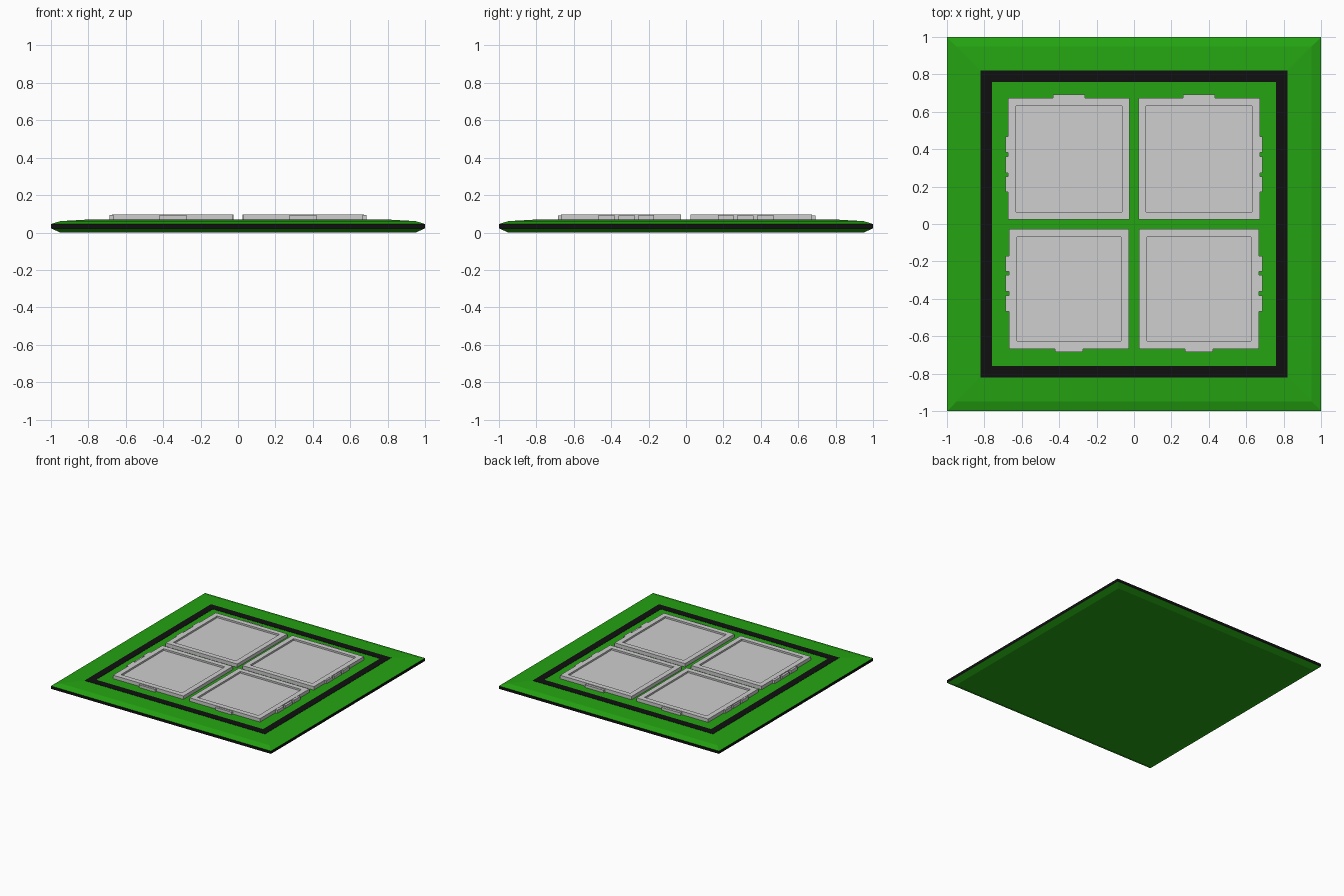
import bpy, bmesh

if "Cube" in bpy.data.objects:
    bpy.data.objects.remove(bpy.data.objects["Cube"])


def material(name, rgb):
    m = bpy.data.materials.new(name)
    m.diffuse_color = (*rgb, 1)
    m.use_nodes = True
    m.node_tree.nodes["Principled BSDF"].inputs["Base Color"].default_value = m.diffuse_color
    return m


GREEN = material("board green", (0.018, 0.37, 0.006))
BLACK = material("black trim", (0.005, 0.005, 0.005))
GREY = material("light grey", (0.62, 0.62, 0.62))


def loft(bm, levels, cx=0, cy=0, cap_start=True, cap_end=True, closed=False):
    """Stack of squares, each (half width, z), joined by side faces."""
    rings = [[bm.verts.new((cx + sx * h, cy + sy * h, z))
              for sx, sy in ((-1, -1), (1, -1), (1, 1), (-1, 1))] for h, z in levels]
    pairs = list(zip(rings, rings[1:]))
    if closed:
        pairs.append((rings[-1], rings[0]))
    for a, b in pairs:
        for i in range(4):
            j = (i + 1) % 4
            bm.faces.new((a[i], a[j], b[j], b[i]))
    if not closed:
        if cap_start:
            bm.faces.new(rings[0][::-1])
        if cap_end:
            bm.faces.new(rings[-1])


def box(bm, x0, x1, y0, y1, z0, z1):
    verts = bmesh.ops.create_cube(bm, size=1)["verts"]
    for v in verts:
        v.co.x = x0 if v.co.x < 0 else x1
        v.co.y = y0 if v.co.y < 0 else y1
        v.co.z = z0 if v.co.z < 0 else z1


def finish(bm, name, mats):
    bmesh.ops.recalc_face_normals(bm, faces=bm.faces[:])
    me = bpy.data.meshes.new(name)
    bm.to_mesh(me)
    bm.free()
    for m in mats:
        me.materials.append(m)
    ob = bpy.data.objects.new(name, me)
    bpy.context.collection.objects.link(ob)
    return ob


# Bevelled board with a black band round its upright edge
bm = bmesh.new()
loft(bm, [(0.95, 0), (1, 0.022), (1, 0.045), (0.95, 0.061), (0.82, 0.068)])
board = finish(bm, "board", [GREEN, BLACK])
for p in board.data.polygons:
    if abs(p.normal.z) < 0.01:
        p.material_index = 1

# Black square border line on top
bm = bmesh.new()
loft(bm, [(0.82, 0.064), (0.82, 0.07), (0.76, 0.07), (0.76, 0.064)], closed=True)
finish(bm, "border_line", [BLACK])

# Four shallow trays with edge tabs; back pair slightly larger than front pair
TOP, BASE, FLOOR = 0.096, 0.06, 0.082
for sy, row, half, tab_half, reach in ((1, "back", 0.325, 0.085, 0.693),
                                       (-1, "front", 0.32, 0.074, 0.685)):
    for sx, side in ((-1, "left"), (1, "right")):
        bm = bmesh.new()
        c = 0.348
        rim = half - 0.042
        loft(bm, [(half, BASE), (half, TOP), (rim, TOP), (rim, FLOOR)],
             c * sx, c * sy)
        # wide tab on the outer front or back edge
        ys = sorted((sy * (c + half - 0.01), sy * reach))
        box(bm, c * sx - tab_half, c * sx + tab_half, *ys, BASE, 0.09)
        # three tabs on the outer side edge, the middle one lower
        xs = sorted((sx * (c + half - 0.01), sx * 0.686))
        for a, b, z in ((0.17, 0.254, 0.094), (0.272, 0.362, 0.09), (0.382, 0.468, 0.094)):
            box(bm, *xs, *sorted((sy * a, sy * b)), BASE, z)
        finish(bm, f"tray_{row}_{side}", [GREY])
